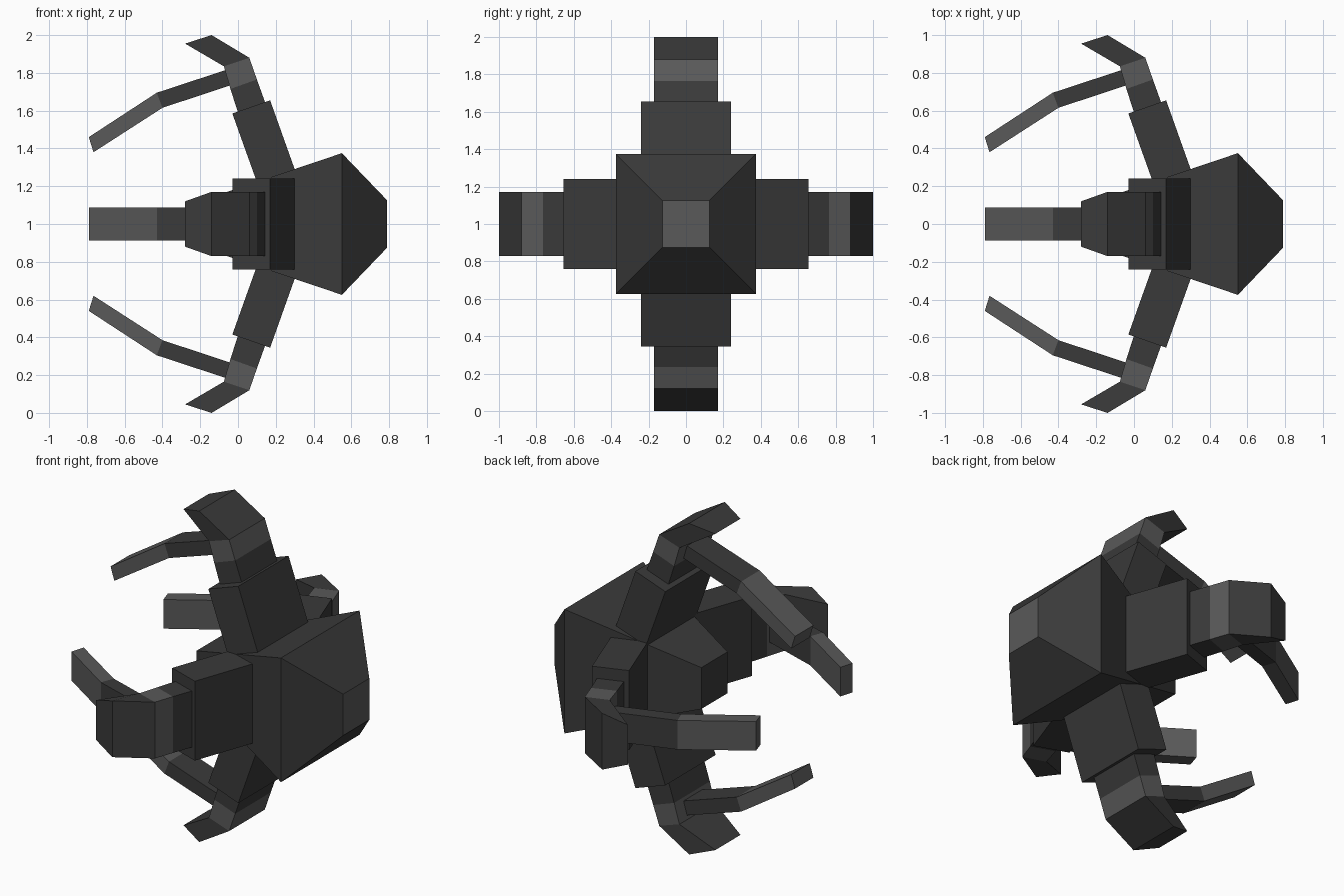
import bpy, bmesh
from mathutils import Matrix, Vector
from math import pi

cube = bpy.data.objects.get("Cube")
if cube:
    bpy.data.objects.remove(cube, do_unlink=True)


def material(name, value):
    m = bpy.data.materials.new(name)
    m.use_nodes = True
    col = (value, value, value, 1)
    m.diffuse_color = col
    m.node_tree.nodes["Principled BSDF"].inputs["Base Color"].default_value = col
    return m


DARK = material("dark grey", 0.042)
LIGHT = material("light grey", 0.1)
CENTRE = Matrix.Translation((0, 0, 1))


def loft(name, sections, turn, light=()):
    """Skin a run of four-point sections; segments listed in light are pale."""
    bm = bmesh.new()
    rings = [[bm.verts.new(p) for p in s] for s in sections]
    for i, (a, b) in enumerate(zip(rings, rings[1:])):
        for j in range(4):
            k = (j + 1) % 4
            f = bm.faces.new((a[j], a[k], b[k], b[j]))
            f.material_index = int(i in light)
    bm.faces.new(rings[0][::-1])
    end = bm.faces.new(rings[-1])
    end.material_index = int(len(rings) - 2 in light or "end" in light)
    bmesh.ops.recalc_face_normals(bm, faces=bm.faces)
    me = bpy.data.meshes.new(name)
    bm.to_mesh(me)
    bm.free()
    me.materials.append(DARK)
    me.materials.append(LIGHT)
    ob = bpy.data.objects.new(name, me)
    ob.matrix_world = CENTRE @ Matrix.Rotation(turn, 4, "X")
    bpy.context.collection.objects.link(ob)


def square(x, h):
    return [(x, -h, -h), (x, h, -h), (x, h, h), (x, -h, h)]


def bar(inner, outer, w, w_outer=None):
    """Section across a limb, from its inner to its outer edge in the xz plane."""
    v = w if w_outer is None else w_outer
    (xi, zi), (xo, zo) = inner, outer
    return [(xi, -w, zi), (xi, w, zi), (xo, v, zo), (xo, -v, zo)]


# Central body: tapered towards the claws, with a pale cap on the far end
loft("body", [square(-0.19, 0.125), square(0.55, 0.375), square(0.79, 0.125)], 0, ("end",))

# Four identical limbs around the long axis
for n, side in enumerate(("top", "right", "bottom", "left")):
    turn = n * pi / 2
    loft(side + "_arm", [bar((0.10, 0.222), (0.30, 0.29), 0.24),
                         bar((-0.03, 0.585), (0.17, 0.655), 0.24)], turn)
    # Neck, pale elbow band and outward hook with a narrowed tip
    loft(side + "_hook", [bar((0.0, 0.59), (0.145, 0.64), 0.17),
                          bar((-0.04, 0.715), (0.10, 0.765), 0.17),
                          bar((-0.075, 0.835), (0.06, 0.88), 0.17),
                          bar((-0.28, 0.955), (-0.14, 1.0), 0.12, 0.17)], turn, (1,))
    # Curved claw with a pale outer half
    loft(side + "_claw", [bar((-0.03, 0.738), (-0.05, 0.82), 0.088),
                          bar((-0.40, 0.615), (-0.43, 0.695), 0.088),
                          bar((-0.765, 0.38), (-0.79, 0.46), 0.088)], turn, (1,))
